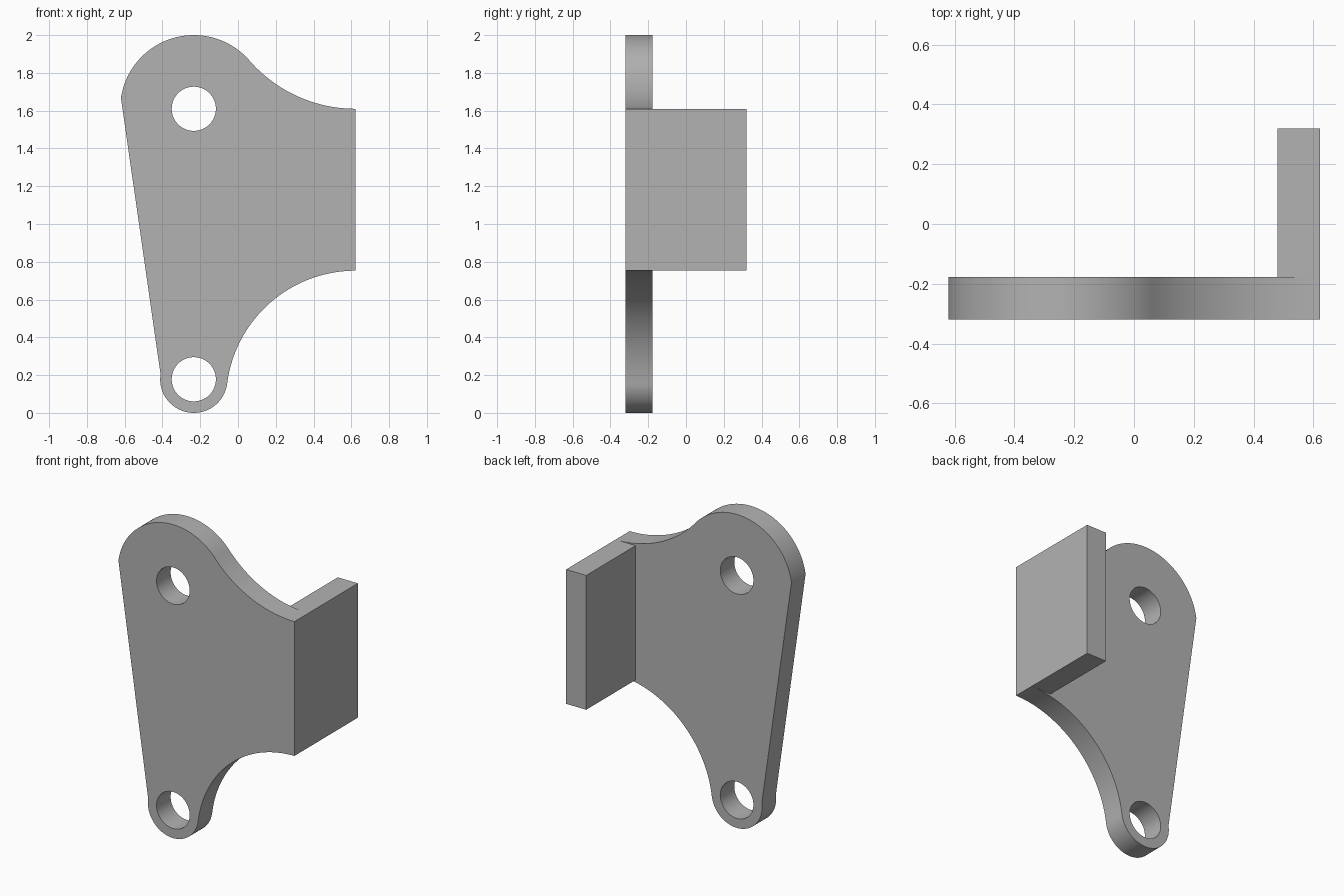
import bpy, bmesh
from math import sin, cos, pi, asin, atan2
from mathutils import Matrix, Vector

cube = bpy.data.objects.get("Cube")
if cube:
    bpy.data.objects.remove(cube, do_unlink=True)

# Main dimensions
EDGE_X = 0.622                 # outer face of the flange
FRONT, BACK, PLATE_BACK = -0.32, 0.32, -0.178
FLANGE_LOW, FLANGE_HIGH = 0.753, 1.61
THICK = 0.142
EYE_X, TOP_Z, LOW_Z = -0.234, 1.61, 0.178
TOP_R, LOW_R, HOLE_R = 0.39, 0.178, 0.117

grey = bpy.data.materials.new("plain grey")
grey.use_nodes = True
colour = (0.45, 0.45, 0.45, 1)
grey.diffuse_color = colour
grey.node_tree.nodes["Principled BSDF"].inputs["Base Color"].default_value = colour


def make_object(name, bm):
    bmesh.ops.recalc_face_normals(bm, faces=bm.faces[:])
    mesh = bpy.data.meshes.new(name)
    bm.to_mesh(mesh)
    bm.free()
    mesh.materials.append(grey)
    obj = bpy.data.objects.new(name, mesh)
    bpy.context.collection.objects.link(obj)
    return obj


def arc(cx, cz, r, start, end, steps=40):
    angles = [start + (end - start) * i / steps for i in range(steps + 1)]
    return [(cx + r * cos(a), cz + r * sin(a)) for a in angles]


def fillet(eye_z, eye_r, edge_z, side):
    """Radius and centre height of the hollow arc meeting the flange level."""
    dx, dz = EDGE_X - EYE_X, (edge_z - eye_z) * side
    r = (dx * dx + dz * dz - eye_r ** 2) / (2 * (eye_r - dz))
    return r, edge_z + side * r


# Plate outline: two round eyes, a straight tangent side and two hollow arcs
up_r, up_z = fillet(TOP_Z, TOP_R, FLANGE_HIGH, 1)
dn_r, dn_z = fillet(LOW_Z, LOW_R, FLANGE_LOW, -1)
up_a = atan2(up_z - TOP_Z, EDGE_X - EYE_X)
dn_a = atan2(dn_z - LOW_Z, EDGE_X - EYE_X)
side_a = pi - asin((TOP_R - LOW_R) / (TOP_Z - LOW_Z))

outline = arc(EYE_X, TOP_Z, TOP_R, side_a, up_a, 64)
outline += arc(EDGE_X, up_z, up_r, up_a + pi, 1.5 * pi)[1:]
outline += arc(EDGE_X, dn_z, dn_r, pi / 2, dn_a + pi)
outline += arc(EYE_X, LOW_Z, LOW_R, dn_a, side_a - 2 * pi, 48)[1:]

bm = bmesh.new()
face = bm.faces.new([bm.verts.new((x, FRONT, z)) for x, z in outline])
ext = bmesh.ops.extrude_face_region(bm, geom=[face])["geom"]
bmesh.ops.translate(bm, vec=(0, PLATE_BACK - FRONT, 0),
                    verts=[v for v in ext if isinstance(v, bmesh.types.BMVert)])
# The extrusion keeps the starting face only when it is still in place
if not face.is_valid:
    bm.faces.new([v for v in bm.verts if v.co.y < PLATE_BACK - THICK / 2])
plate = make_object("bracket_plate", bm)

# Flange turned back at the straight edge, overlapping the plate for a clean union
bm = bmesh.new()
bmesh.ops.create_cube(bm, size=1)
size = Vector((THICK, BACK - FRONT, FLANGE_HIGH - FLANGE_LOW))
centre = Vector((EDGE_X - THICK / 2, 0, (FLANGE_HIGH + FLANGE_LOW) / 2))
bmesh.ops.transform(bm, matrix=Matrix.Translation(centre) @ Matrix.Diagonal(size).to_4x4(),
                    verts=bm.verts[:])
helpers = [(make_object("flange_helper", bm), 'UNION')]

# Bolt holes through both eyes
for name, z in (("upper", TOP_Z), ("lower", LOW_Z)):
    bm = bmesh.new()
    bmesh.ops.create_cone(bm, cap_ends=True, segments=64, radius1=HOLE_R, radius2=HOLE_R,
                          depth=1, matrix=Matrix.Translation((EYE_X, FRONT, z))
                          @ Matrix.Rotation(pi / 2, 4, 'X'))
    helpers.append((make_object(name + "_hole_cutter", bm), 'DIFFERENCE'))

bpy.ops.object.select_all(action='DESELECT')
plate.select_set(True)
bpy.context.view_layer.objects.active = plate
for helper, operation in helpers:
    mod = plate.modifiers.new(helper.name, 'BOOLEAN')
    mod.object, mod.operation, mod.solver = helper, operation, 'EXACT'
    bpy.ops.object.modifier_apply(modifier=mod.name)
    bpy.data.objects.remove(helper, do_unlink=True)

bpy.ops.object.shade_smooth_by_angle(angle=pi / 6)
